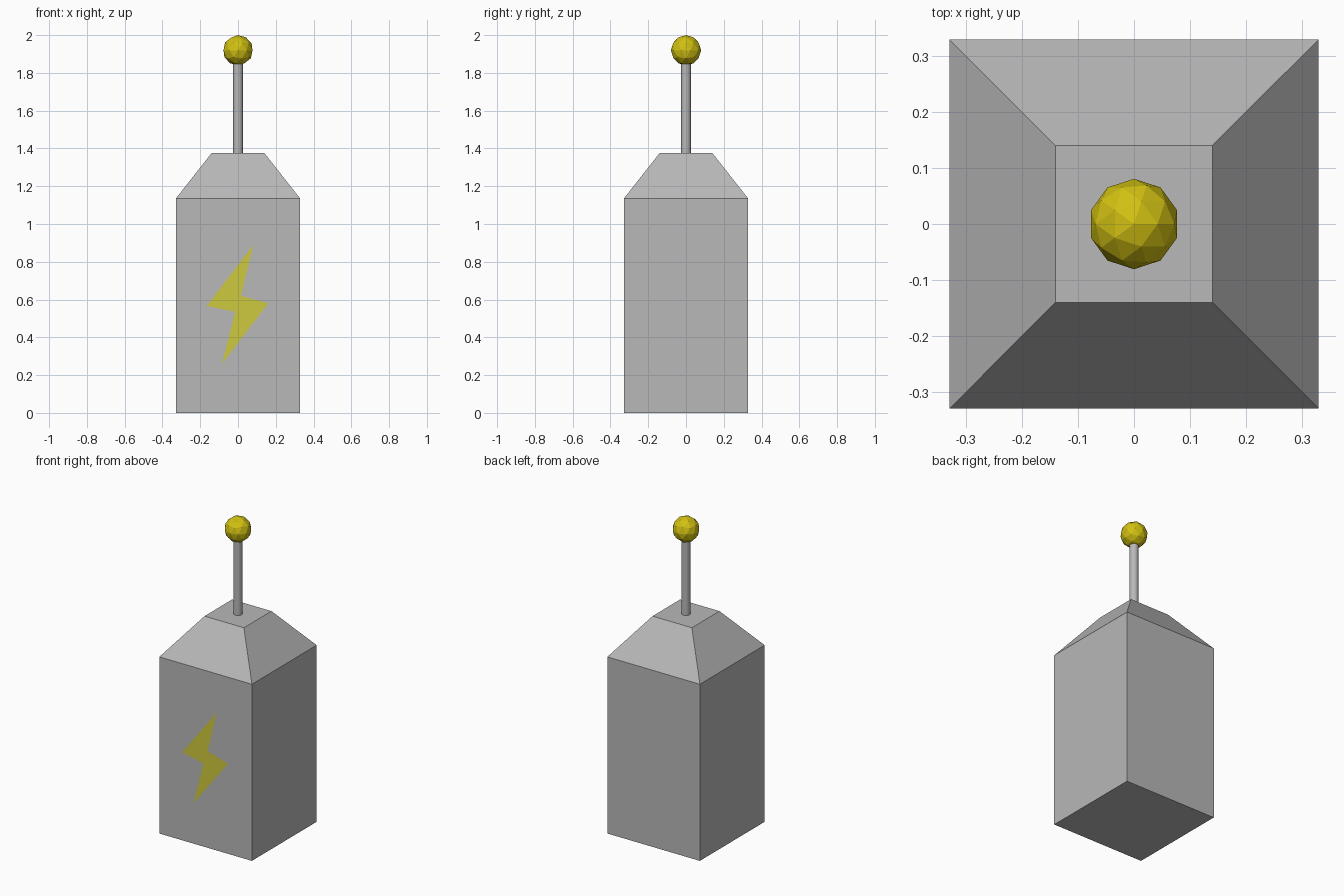
import bpy, bmesh, math

if "Cube" in bpy.data.objects:
    bpy.data.objects.remove(bpy.data.objects["Cube"])

def paint(obj, name, rgb):
    mat = bpy.data.materials.new(name)
    mat.diffuse_color = (*rgb, 1)
    mat.use_nodes = True
    mat.node_tree.nodes["Principled BSDF"].inputs["Base Color"].default_value = mat.diffuse_color
    obj.data.materials.append(mat)

def mesh_object(name, bm):
    mesh = bpy.data.meshes.new(name)
    bm.to_mesh(mesh)
    bm.free()
    obj = bpy.data.objects.new(name, mesh)
    bpy.context.collection.objects.link(obj)
    return obj

GREY = (0.48, 0.48, 0.48)

# Square body with tapered shoulders: (half width, height) rings
bm = bmesh.new()
rings = []
for h, z in [(0.329, 0), (0.329, 1.135), (0.14, 1.375)]:
    rings.append([bm.verts.new((sx * h, sy * h, z))
                  for sx, sy in [(-1, -1), (1, -1), (1, 1), (-1, 1)]])
for low, high in zip(rings, rings[1:]):
    for i in range(4):
        j = (i + 1) % 4
        bm.faces.new((low[i], low[j], high[j], high[i]))
bm.faces.new(rings[0][::-1])
bm.faces.new(rings[-1])
paint(mesh_object("body", bm), "body_grey", GREY)

# Smooth antenna rod
bpy.ops.mesh.primitive_cylinder_add(vertices=16, radius=0.026, depth=0.51,
                                    location=(0, 0, 1.625))
rod = bpy.context.object
rod.name = "antenna_rod"
bpy.ops.object.shade_smooth_by_angle(angle=math.radians(40))
paint(rod, "rod_grey", GREY)

# Faceted ball on the tip
bpy.ops.mesh.primitive_ico_sphere_add(subdivisions=2, radius=0.0805,
                                      location=(0, 0, 1.9195))
ball = bpy.context.object
ball.name = "antenna_ball"
paint(ball, "ball_yellow", (0.64, 0.53, 0.006))

# Flat lightning bolt marking on the front
bolt_outline = [(0.08, 0.887), (-0.165, 0.567), (-0.015, 0.535),
                (-0.085, 0.26), (0.16, 0.58), (0.015, 0.62)]
bm = bmesh.new()
bm.faces.new([bm.verts.new((x, -0.3305, z)) for x, z in bolt_outline])
bm.normal_update()
bmesh.ops.triangulate(bm, faces=bm.faces[:])
bolt = mesh_object("bolt_marking", bm)
paint(bolt, "bolt_yellow", (0.62, 0.59, 0.05))
